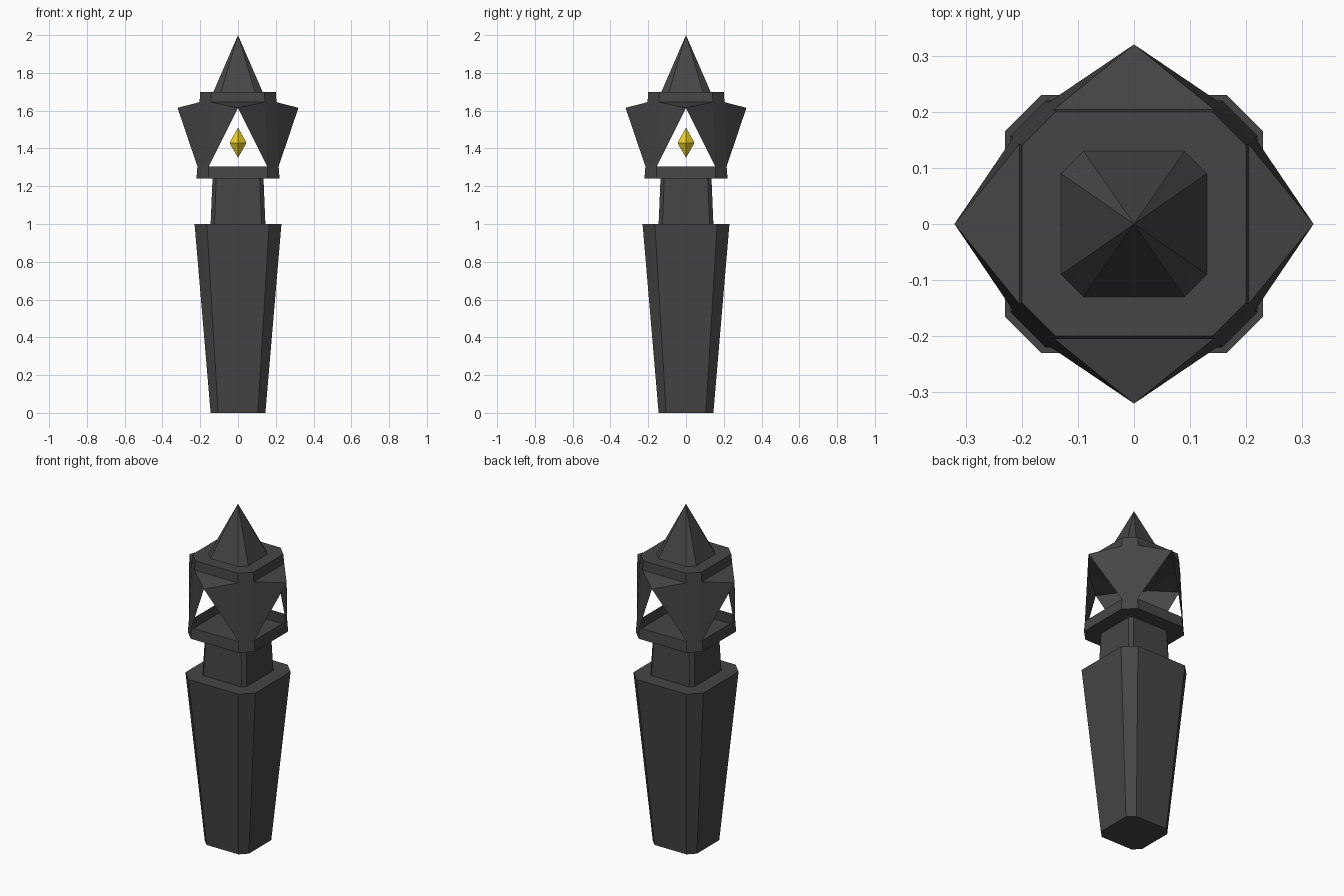
import bpy
from mathutils import Matrix

if "Cube" in bpy.data.objects:
    bpy.data.objects.remove(bpy.data.objects["Cube"])


def material(name, color):
    m = bpy.data.materials.new(name)
    m.diffuse_color = color
    m.use_nodes = True
    m.node_tree.nodes["Principled BSDF"].inputs["Base Color"].default_value = m.diffuse_color
    return m


DARK = material("dark_iron", (0.06, 0.06, 0.06, 1))
GOLD = material("yellow_glow", (0.9, 0.68, 0.02, 1))


def make(name, verts, faces, mat=DARK):
    me = bpy.data.meshes.new(name)
    me.from_pydata(verts, [], faces)
    me.materials.append(mat)
    ob = bpy.data.objects.new(name, me)
    bpy.context.collection.objects.link(ob)
    return ob


def octagon(half, flat, z):
    """Square with cut corners, starting on the front edge."""
    verts = []
    for q in range(4):
        r = Matrix.Rotation(q * 1.5707963268, 3, 'Z')
        verts += [tuple(r @ v) for v in
                  (Matrix(((-flat, -half, z), (flat, -half, z), (0, 0, 0))).row[0],
                   Matrix(((-flat, -half, z), (flat, -half, z), (0, 0, 0))).row[1])]
    return verts


def loft(name, rings, bottom=True, top=True, apex=None):
    """Skin a stack of (half, flat, z) rings, optionally ending in a point."""
    verts, faces = [], []
    for ring in rings:
        verts += octagon(*ring)
    for k in range(len(rings) - 1):
        for i in range(8):
            a, b = k * 8 + i, k * 8 + (i + 1) % 8
            faces.append((a, b, b + 8, a + 8))
    last = (len(rings) - 1) * 8
    if bottom:
        faces.append(tuple(range(7, -1, -1)))
    if apex:
        verts.append((0, 0, apex))
        faces += [(last + i, last + (i + 1) % 8, len(verts) - 1) for i in range(8)]
    elif top:
        faces.append(tuple(range(last, last + 8)))
    return make(name, verts, faces)


# Tapered post, neck, lantern tray, cap and spire
loft("post", [(0.145, 0.105, 0), (0.23, 0.165, 1)])
loft("neck", [(0.145, 0.125, 1), (0.135, 0.115, 1.24)])
loft("lantern_tray", [(0.22, 0.157, 1.24), (0.215, 0.155, 1.305)], top=False)
loft("lantern_cap", [(0.204, 0.143, 1.64), (0.2, 0.14, 1.70)])
loft("spire", [(0.13, 0.09, 1.70)], apex=2.0)

# Folded corner panels and pointed eaves, repeated on four sides
lower = octagon(0.215, 0.155, 1.305)
upper = octagon(0.204, 0.143, 1.645)
tips = [(0, -0.32, 1.615), (0.32, 0, 1.615), (0, 0.32, 1.615), (-0.32, 0, 1.615)]
panels, eaves = [], []
for q in range(4):
    a, b = q * 2 + 1, (q * 2 + 2) % 8
    t, n = 16 + q, 16 + (q + 1) % 4
    panels += [(a, b, b + 8, a + 8), (t, a, a + 8), (b, n, b + 8)]
    eaves.append((q * 2, 8 + q, q * 2 + 1))
make("corner_panels", lower + upper + tips, panels)
make("eaves", upper + tips, eaves)

# Floating eight-sided gem
gem = [(0.045, 0, 1.43), (0, 0.045, 1.43), (-0.045, 0, 1.43), (0, -0.045, 1.43),
       (0, 0, 1.51), (0, 0, 1.35)]
gem_faces = []
for i in range(4):
    j = (i + 1) % 4
    gem_faces += [(i, j, 4), (j, i, 5)]
make("gem", gem, gem_faces, GOLD)
